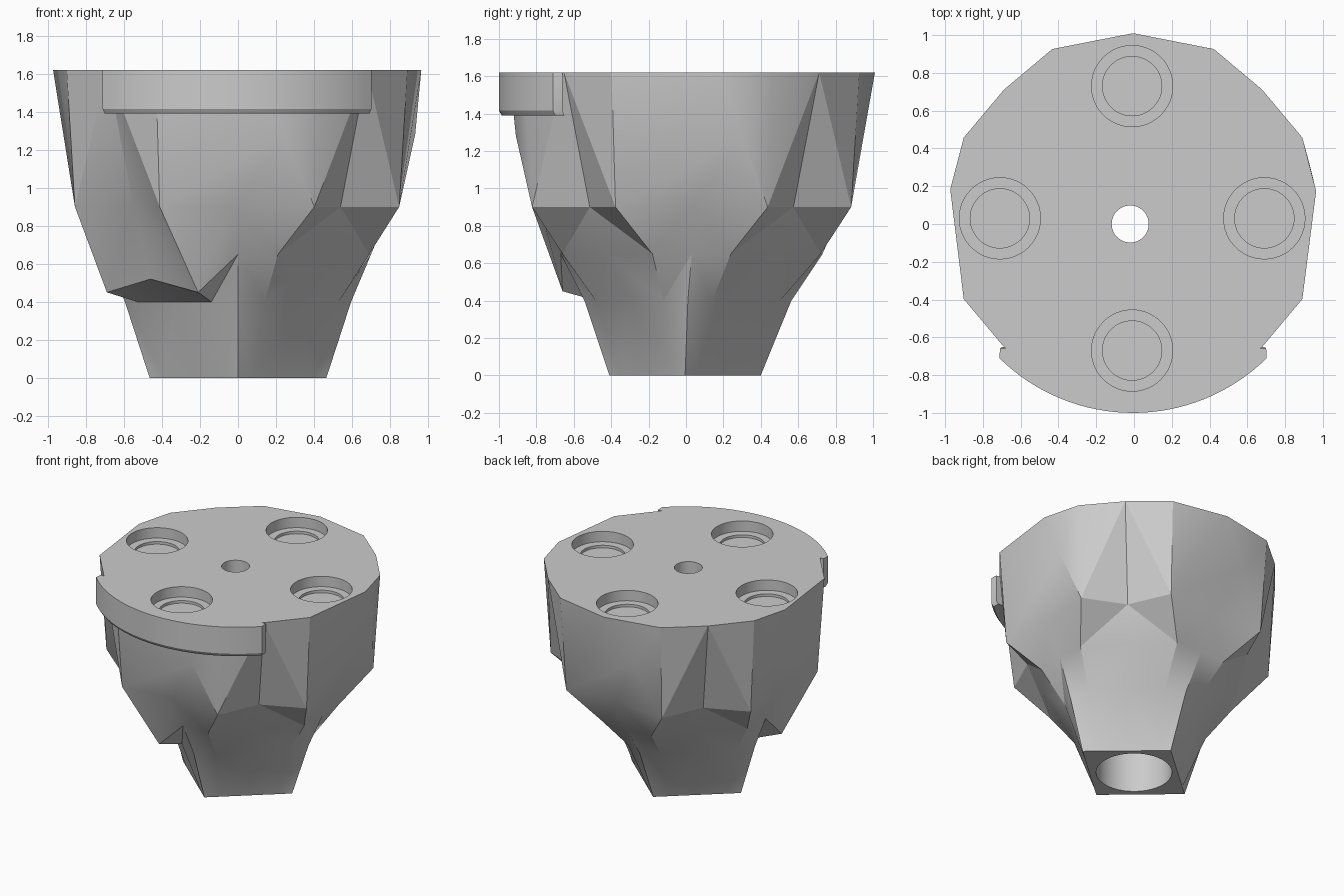
import bpy, bmesh, math
from math import sin, cos, radians

if "Cube" in bpy.data.objects:
    bpy.data.objects.remove(bpy.data.objects["Cube"], do_unlink=True)

grey = bpy.data.materials.new("plain_grey")
grey.use_nodes = True
grey.diffuse_color = (0.6, 0.6, 0.6, 1)
grey.node_tree.nodes["Principled BSDF"].inputs["Base Color"].default_value = (0.6, 0.6, 0.6, 1)

TOP = 1.62
CX, CY = -0.005, 0.03


def finish(name, bm):
    bmesh.ops.recalc_face_normals(bm, faces=bm.faces[:])
    me = bpy.data.meshes.new(name)
    bm.to_mesh(me)
    bm.free()
    ob = bpy.data.objects.new(name, me)
    bpy.context.collection.objects.link(ob)
    me.materials.append(grey)
    return ob


def activate(ob):
    bpy.ops.object.select_all(action='DESELECT')
    ob.select_set(True)
    bpy.context.view_layer.objects.active = ob


def drill(targets, x, y, r, z0, z1):
    """Cut a round hole out of each target."""
    bpy.ops.mesh.primitive_cylinder_add(vertices=48, radius=r, depth=z1 - z0,
                                        location=(x, y, (z0 + z1) / 2))
    cutter = bpy.context.object
    cutter.name = "hole_cutter"
    cutter.hide_render = True
    cutter.data.materials.append(grey)
    for ob in targets:
        activate(ob)
        mod = ob.modifiers.new("hole", 'BOOLEAN')
        mod.operation = 'DIFFERENCE'
        mod.solver = 'EXACT'
        mod.object = cutter
        bpy.ops.object.modifier_apply(modifier=mod.name)
    bpy.data.objects.remove(cutter, do_unlink=True)


# Body: 16 columns; odd columns carry the pointed tips, even ones the recessed kites
N = 16
APEX_SHIFT = {0: 8.5, 8: -9, 12: 6}     # degrees the kite apex leans sideways


def polar(bm, k, r, z, shift=0):
    # odd columns lean a little towards the diagonals
    lean = {1: 3, 3: -3}.get(k % 4, 0)
    a = radians(22.5 * k + lean + shift)
    return bm.verts.new((CX + r * cos(a), CY + r * sin(a), z))


def squarish(bm, k, axis, side, diag, z, yscale=1, yshift=0):
    """Point on a ring with corners on the axes and long sides on the diagonals."""
    q, step = divmod(k, 4)
    x, y = [(axis, 0), side, (diag, diag), side[::-1]][step]
    for _ in range(q):
        x, y = -y, x
    return bm.verts.new((x, y * yscale + yshift, z))


bm = bmesh.new()
top = [polar(bm, k, 0.993 if k % 2 else (0.965 if k % 4 else 0.98), TOP, APEX_SHIFT.get(k, 0))
       for k in range(N)]
tips = [polar(bm, k, 0.945 if k % 2 else (0.77 if k % 4 else 0.81), 0.9) for k in range(N)]
# One diagonal kite reaches lower than the rest
low = {9: 0.45, 10: 0.52, 11: 0.45}
waist = [squarish(bm, k, 0.70, (0.69, 0.21), 0.46, low.get(k, 0.65), 1, 0.03) for k in range(N)]
neck = [squarish(bm, k, 0.595, (0.53, 0.14), 0.33, 0.40, 0.93, 0.01) for k in range(N)]
foot = [squarish(bm, k, 0.465, (0.39, 0.075), 0.2325, 0, 0.87, -0.005) for k in range(N)]

for k in range(0, N, 2):
    sides = ((k + 1) % N, (k - 1) % N)
    if k % 4:
        # narrow kite on a diagonal, sharp on both sides
        for o in sides:
            bm.faces.new((top[k], top[o], tips[o]))
            bm.faces.new((top[k], tips[o], tips[k]))
    else:
        # wide kite on an axis, creased from one tip to the opposite edge
        a, b = sides if k != 8 else sides[::-1]
        co = top[k].co.lerp(tips[a].co, 0.47)
        if k in (0, 12):
            co.x, co.y = co.x * 1.025, co.y * 1.025
        edge = bm.verts.new(co)
        for tri in ((top[k], top[a], edge), (edge, top[a], tips[a]), (top[k], top[b], tips[b]),
                    (top[k], tips[b], edge), (edge, tips[b], tips[k]), (edge, tips[k], tips[a])):
            bm.faces.new(tri)
    for o in sides:
        for upper, lower in ((tips, waist), (waist, neck), (neck, foot)):
            bm.faces.new((upper[k], upper[o], lower[o]))
            bm.faces.new((upper[k], lower[o], lower[k]))
bm.faces.new(top)
bm.faces.new(foot[::-1])
body = finish("body", bm)

# Front rim: curved lip with a bevelled lower edge
bm = bmesh.new()
outline = [(0.70, -0.66)]
for i in range(33):
    a = radians(-45.3 - i * 89.4 / 32)
    outline.append((cos(a) * 1.005 - 0.005, sin(a)))
outline.append((-0.71, -0.66))
rings = [[bm.verts.new((x * s, y * s, z)) for x, y in outline]
         for s, z in ((1, TOP), (1, 1.415), (0.985, 1.39))]
for a, b in zip(rings, rings[1:]):
    for i in range(len(outline)):
        j = (i + 1) % len(outline)
        bm.faces.new((a[i], a[j], b[j], b[i]))
bm.faces.new(rings[0])
bm.faces.new(rings[-1][::-1])
rim = finish("front_rim", bm)

# Four stepped pockets in the top
for i in range(4):
    a = radians(90 * i)
    x, y = -0.01 + 0.70 * cos(a), CY + 0.70 * sin(a)
    targets = (body, rim) if i == 3 else (body,)
    drill(targets, x, y, 0.215, TOP - 0.08, TOP + 0.1)
    drill(targets, x, y, 0.157, TOP - 0.1, TOP + 0.1)

# Wide bore from below and the narrow through hole
drill((body,), 0, 0, 0.265, -0.1, 0.9)
drill((body,), -0.02, 0, 0.098, 0.8, TOP + 0.1)

for ob in (body, rim):
    activate(ob)
    bpy.ops.object.shade_smooth_by_angle(angle=radians(24))
